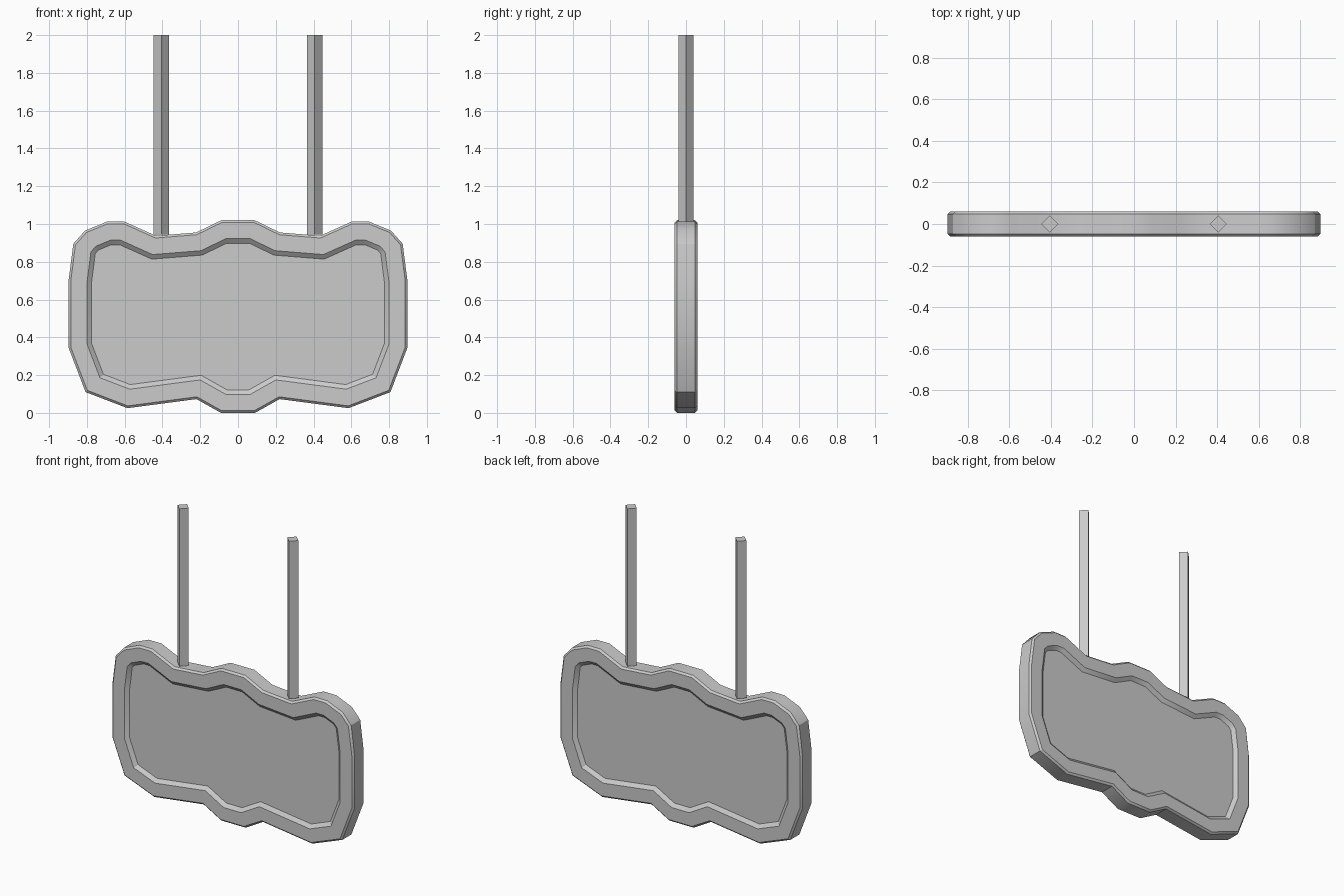
import bpy, bmesh, math
from mathutils import Vector

if "Cube" in bpy.data.objects:
    bpy.data.objects.remove(bpy.data.objects["Cube"])

# Right half of the board outline, top to bottom, then mirrored to a closed loop
half = [(0.088, 1.02), (0.222, 0.955), (0.435, 0.938), (0.60, 1.012), (0.695, 1.012),
        (0.81, 0.965), (0.872, 0.895), (0.897, 0.70), (0.897, 0.345),
        (0.807, 0.11), (0.585, 0.025), (0.22, 0.073), (0.09, 0.003)]
outline = [Vector(p) for p in half] + [Vector((-x, z)) for x, z in reversed(half)]
outline = [Vector((p.x, max(p.y - 0.003, 0))) if p.y < 0.01 else p for p in outline]


def inset(points, d):
    """Mitred inward offset of a clockwise loop."""
    out = []
    n = len(points)
    for i, p in enumerate(points):
        a = (p - points[i - 1]).normalized()
        b = (points[(i + 1) % n] - p).normalized()
        na, nb = Vector((a.y, -a.x)), Vector((b.y, -b.x))
        out.append(p + (na + nb) * d / (1 + na.dot(nb)))
    return out


def finish(bm, name):
    bmesh.ops.recalc_face_normals(bm, faces=bm.faces[:])
    mesh = bpy.data.meshes.new(name)
    bm.to_mesh(mesh)
    bm.free()
    obj = bpy.data.objects.new(name, mesh)
    bpy.context.collection.objects.link(obj)
    return obj


# Sign board: rounded rim with a sunken panel on both faces
section = [(0.122, 0.04), (0.098, 0.06), (0.012, 0.06), (0.0, 0.048)]
section = [(d, -y) for d, y in section] + section[::-1]
bm = bmesh.new()
rings = [[bm.verts.new((p.x, y, p.y)) for p in inset(outline, d)] for d, y in section]
for r, s in zip(rings, rings[1:]):
    for i in range(len(r)):
        bm.faces.new((r[i - 1], r[i], s[i], s[i - 1]))
bm.faces.new(rings[0])
bm.faces.new(rings[-1])
board = finish(bm, "sign_board")
bpy.context.view_layer.objects.active = board
board.select_set(True)
bpy.ops.object.shade_smooth_by_angle(angle=math.radians(30))

# Hanging posts: square bars turned to a diamond section
for side, x in (("left", -0.406), ("right", 0.406)):
    bm = bmesh.new()
    bmesh.ops.create_cone(bm, cap_ends=True, segments=4, radius1=0.041, radius2=0.041, depth=1.055)
    post = finish(bm, side + "_post")
    post.location = (x, 0, 2 - 1.055 / 2)
